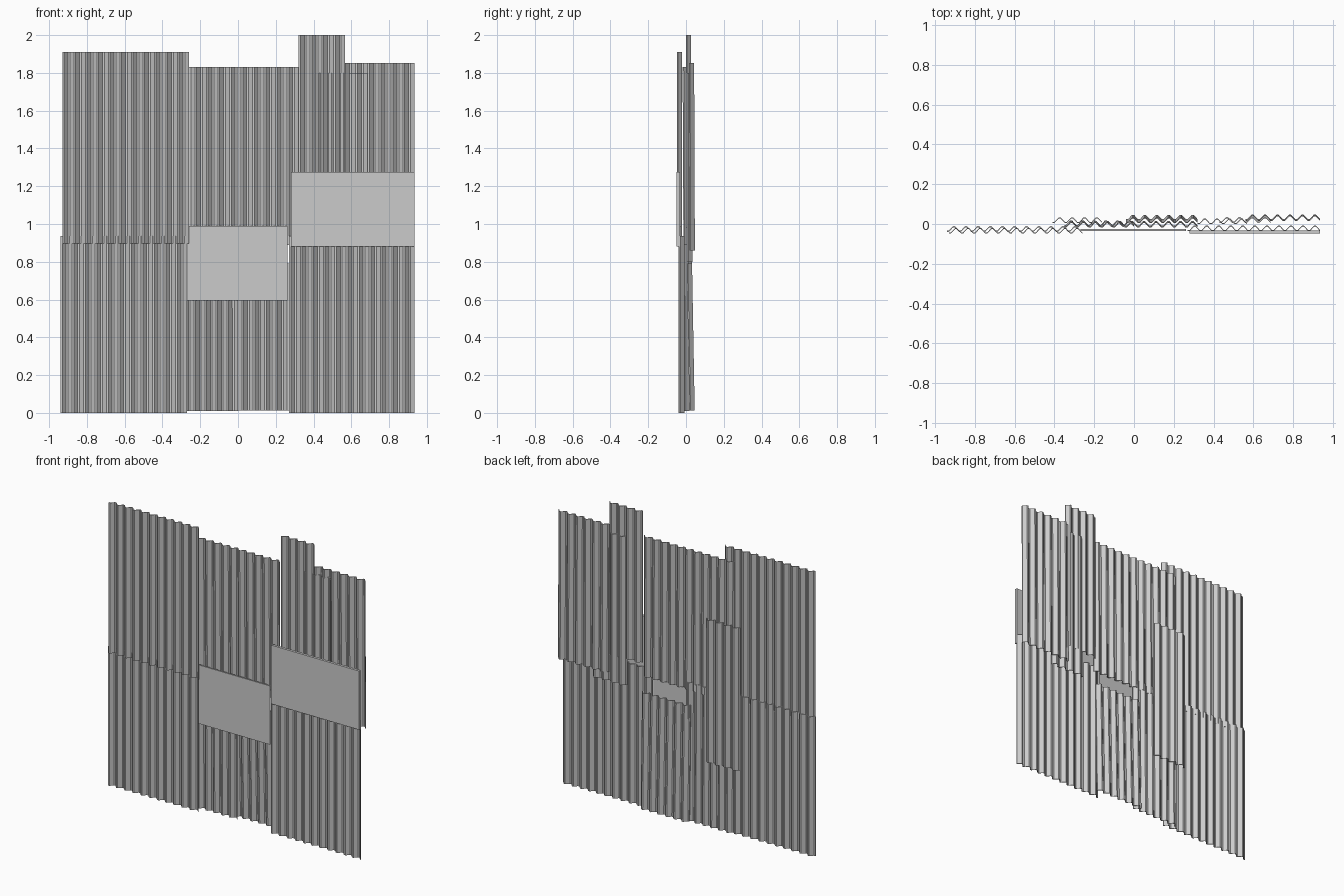
import bpy

if "Cube" in bpy.data.objects:
    bpy.data.objects.remove(bpy.data.objects["Cube"])

PITCH = 0.06      # corrugation spacing
DEPTH = 0.022     # corrugation depth
THICK = 0.006     # sheet thickness


def make_mesh(name, verts, faces):
    mesh = bpy.data.meshes.new(name)
    mesh.from_pydata(verts, [], faces)
    mesh.update()
    obj = bpy.data.objects.new(name, mesh)
    bpy.context.collection.objects.link(obj)
    return obj


def corrugated(name, x0, x1, z0, z1, y_bottom, y_top=None):
    """Trapezoid-ribbed sheet; y_bottom and y_top are the mid-depths at each end."""
    y_top = y_bottom if y_top is None else y_top
    count = max(1, round((x1 - x0) / PITCH))
    step = (x1 - x0) / count
    # one rib: narrow valley, slope, narrow crest, slope
    rib = [(0.0, -0.5), (0.16, -0.5), (0.5, 0.5), (0.66, 0.5)]
    profile = [(x0 + (i + u) * step, h * DEPTH) for i in range(count) for u, h in rib]
    profile.append((x1, -0.5 * DEPTH))
    n = len(profile)
    verts = []
    for z, y in ((z0, y_bottom), (z1, y_top)):
        for off in (-THICK / 2, THICK / 2):
            verts += [(px, y + py + off, z) for px, py in profile]
    # rows: bottom front, bottom back, top front, top back
    faces = []
    for i in range(n - 1):
        j = i + 1
        faces += [(i, j, 2 * n + j, 2 * n + i),
                  (n + j, n + i, 3 * n + i, 3 * n + j),
                  (i, n + i, n + j, j),
                  (2 * n + i, 2 * n + j, 3 * n + j, 3 * n + i)]
    e = n - 1
    faces += [(0, 2 * n, 3 * n, n), (e, n + e, 3 * n + e, 2 * n + e)]
    return make_mesh(name, verts, faces)


def flat_panel(name, x0, x1, y0, y1, z0, z1):
    verts = [(x, y, z) for z in (z0, z1) for y in (y0, y1) for x in (x0, x1)]
    faces = [(0, 2, 3, 1), (4, 5, 7, 6), (0, 1, 5, 4),
             (2, 6, 7, 3), (0, 4, 6, 2), (1, 3, 7, 5)]
    return make_mesh(name, verts, faces)


# Left column: two wide sheets, the upper one lapped over the lower
corrugated("lower_left_sheet", -0.94, -0.27, 0.0, 0.937, -0.025)
corrugated("upper_left_sheet", -0.93, -0.26, 0.897, 1.91, -0.034)

# Middle column: one upper sheet, two lower sheets and a rear patch
corrugated("upper_middle_sheet", -0.35, 0.32, 0.89, 1.83, 0.0, -0.004)
corrugated("lower_middle_left_sheet", -0.35, 0.0, 0.01, 0.94, 0.004, 0.0)
corrugated("lower_middle_right_sheet", -0.04, 0.32, 0.012, 0.79, 0.032, 0.018)
corrugated("rear_patch_sheet", -0.41, -0.16, 0.45, 1.41, 0.019)

# Right column: tall narrow sheet, backing strip, side sheet, lower sheet
corrugated("tall_narrow_sheet", 0.32, 0.567, 0.98, 2.0, 0.013)
corrugated("backing_strip_sheet", 0.43, 0.685, 0.80, 1.80, 0.02)
corrugated("upper_right_sheet", 0.56, 0.935, 0.86, 1.853, 0.033, 0.029)
corrugated("lower_right_sheet", 0.27, 0.935, 0.0, 0.937, -0.022)

# Flat plates nailed over the front
flat_panel("middle_flat_panel", -0.27, 0.262, -0.036, -0.026, 0.595, 0.99)
flat_panel("right_flat_panel", 0.28, 0.935, -0.049, -0.032, 0.88, 1.275)
